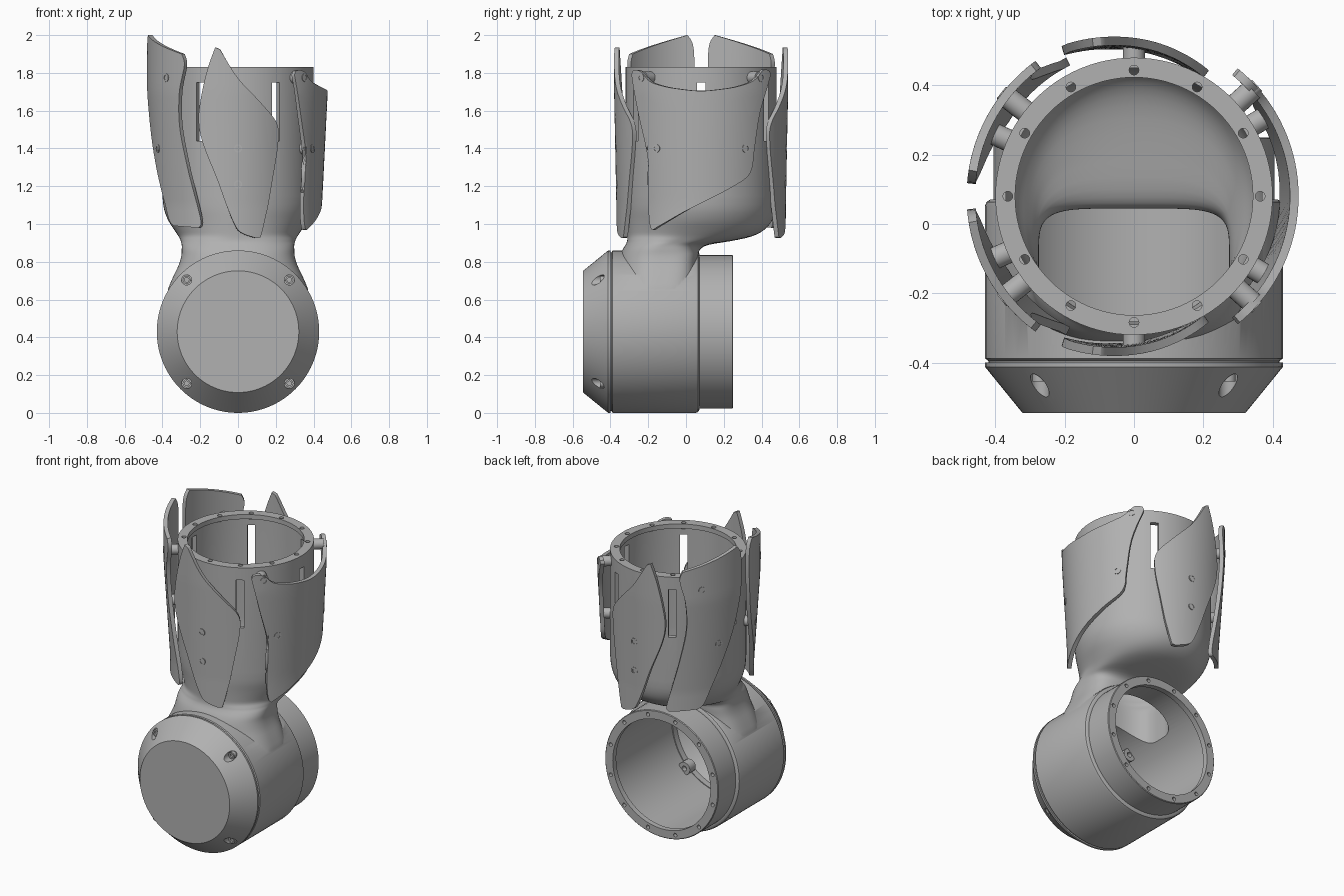
import bpy, bmesh, math
from mathutils import Matrix, Vector

old = bpy.data.objects.get("Cube")
if old:
    bpy.data.objects.remove(old, do_unlink=True)

grey = bpy.data.materials.new("mid_grey")
grey.use_nodes = True
grey.diffuse_color = (0.44, 0.44, 0.44, 1)
bsdf = next(n for n in grey.node_tree.nodes if n.type == 'BSDF_PRINCIPLED')
bsdf.inputs["Base Color"].default_value = (0.44, 0.44, 0.44, 1)
bsdf.inputs["Roughness"].default_value = 0.6

AXIS_Y = 0.08     # vertical tube axis
BODY_Z = 0.43     # horizontal drum axis


def finish(name, bm):
    bmesh.ops.recalc_face_normals(bm, faces=bm.faces)
    me = bpy.data.meshes.new(name)
    bm.to_mesh(me)
    bm.free()
    me.materials.append(grey)
    ob = bpy.data.objects.new(name, me)
    bpy.context.collection.objects.link(ob)
    return ob


def smooth(ob, angle=35):
    ob.data.shade_smooth()
    ob.data.set_sharp_from_angle(angle=math.radians(angle))


def bake(ob):
    dg = bpy.context.evaluated_depsgraph_get()
    me = bpy.data.meshes.new_from_object(ob.evaluated_get(dg))
    ob.modifiers.clear()
    ob.data = me


def boolean(ob, other, op):
    m = ob.modifiers.new("cut", 'BOOLEAN')
    m.operation, m.object, m.solver = op, other, 'EXACT'
    bake(ob)
    bpy.data.objects.remove(other, do_unlink=True)


def loft(bm, rings):
    """Skin closed rings and cap both ends."""
    vs = [[bm.verts.new(p) for p in ring] for ring in rings]
    n = len(vs[0])
    for a, b in zip(vs, vs[1:]):
        for i in range(n):
            j = (i + 1) % n
            bm.faces.new((a[i], a[j], b[j], b[i]))
    bm.faces.new(vs[0][::-1])
    bm.faces.new(vs[-1])


def turned(bm, profile, mat, n=96):
    """Revolve (radius, height) pairs about the local z of mat."""
    ang = [2 * math.pi * i / n for i in range(n)]
    loft(bm, [[mat @ Vector((r * math.cos(a), r * math.sin(a), h)) for a in ang]
              for r, h in profile])


def spline(pts, steps):
    """Catmull-Rom through tuples of any size."""
    out = []
    for i in range(len(pts) - 1):
        p = [pts[max(i - 1, 0)], pts[i], pts[i + 1], pts[min(i + 2, len(pts) - 1)]]
        for s in range(steps):
            t = s / steps
            out.append(tuple(b + 0.5 * t * (c - a + t * (2 * a - 5 * b + 4 * c - d
                             + t * (3 * (b - c) + d - a))) for a, b, c, d in zip(*p)))
    return out + [tuple(pts[-1])]


def section(row, n=96):
    """Rounded section: elliptical front half, squarer back half."""
    z, hx, y0, y1, e = row
    mid, hy = (y0 + y1) / 2, (y1 - y0) / 2
    pts = []
    for i in range(n):
        c, s = math.cos(2 * math.pi * i / n), math.sin(2 * math.pi * i / n)
        k = 2 / (e if s > 0 else min(e, 2.4))
        pts.append(Vector((math.copysign(abs(c) ** k, c) * hx,
                           mid + math.copysign(abs(s) ** k, s) * hy, z)))
    return pts


DRUM = Matrix.Translation((0, 0, BODY_Z)) @ Matrix.Rotation(-math.pi / 2, 4, 'X')


def radial(phi, z):
    return (Matrix.Translation((0, AXIS_Y, z)) @ Matrix.Rotation(math.radians(phi), 4, 'Z')
            @ Matrix.Rotation(math.pi / 2, 4, 'Y'))


# Housing: drum joined to the neck and upright tube
bm = bmesh.new()
turned(bm, [(.42, -.395), (.43, -.388), (.43, .052), (.426, .063), (.416, .07),
            (.406, .071), (.406, .246), (.402, .25)], DRUM)
housing = finish("housing", bm)

bm = bmesh.new()
rows = [(1.15, .40, -.32, .48, 2), (1.08, .392, -.319, .475, 2), (1.02, .37, -.316, .457, 2),
        (.97, .338, -.312, .415, 2.1), (.935, .315, -.31, .35, 2.2), (.91, .303, -.312, .24, 2.5),
        (.89, .298, -.32, .12, 3), (.865, .298, -.335, .075, 3.5), (.83, .30, -.35, .066, 4),
        (.78, .315, -.36, .062, 4), (.71, .348, -.37, .06, 4), (.63, .375, -.375, .058, 4),
        (.52, .36, -.36, .05, 4)]
top = (1.83, .40, -.32, .48, 2)
loft(bm, [section(r) for r in [top] + spline(rows, 3)])
boolean(housing, finish("tube_solid", bm), 'UNION')

# Hollow out the drum, then the tube with its lip
bm = bmesh.new()
turned(bm, [(.375, -.46), (.375, .215), (.35, .215), (.35, .27)], DRUM)
boolean(housing, finish("drum_bore", bm), 'DIFFERENCE')

bm = bmesh.new()
rows = [(1.15, .37, -.29, .45, 2), (1.08, .36, -.289, .443, 2), (1.02, .338, -.286, .41, 2),
        (.98, .31, -.284, .34, 2.2), (.95, .29, -.282, .22, 2.6), (.925, .28, -.282, .1, 3.5),
        (.895, .275, -.282, .05, 5), (.85, .275, -.282, .045, 5), (.62, .275, -.282, .045, 5)]
lip = [(z, r, AXIS_Y - r, AXIS_Y + r, 2) for z, r in ((1.86, .343), (1.8, .343), (1.8, .37))]
loft(bm, [section(r) for r in lip + spline(rows[:-1], 3) + rows[-1:]])
boolean(housing, finish("tube_bore", bm), 'DIFFERENCE')

# Slots round the tube and bolt holes in both rims
bm = bmesh.new()
for i in range(6):
    m = (Matrix.Translation((0, AXIS_Y, 1.595)) @ Matrix.Rotation(i * math.pi / 3, 4, 'Z')
         @ Matrix.Translation((.39, 0, 0)) @ Matrix.Diagonal((.12, .046, .31, 1)))
    bmesh.ops.create_cube(bm, size=1, matrix=m)
for i in range(12):
    a = i * math.pi / 6
    x, y = .364 * math.cos(a), .364 * math.sin(a)
    turned(bm, [(.014, 1.785), (.014, 1.85)], Matrix.Translation((x, AXIS_Y + y, 0)), 16)
    a += math.pi / 12
    x, y = .378 * math.cos(a), .378 * math.sin(a)
    turned(bm, [(.012, .222), (.012, .27)], DRUM @ Matrix.Translation((x, y, 0)), 16)
boolean(housing, finish("slots_and_holes", bm), 'DIFFERENCE')
smooth(housing)

# Chamfered end cap with four recessed screws
bm = bmesh.new()
turned(bm, [(.322, -.545), (.43, -.412), (.43, -.40), (.42, -.40), (.42, -.39),
            (.37, -.39), (.37, -.43), (.28, -.515)], DRUM)
cap = finish("end_cap", bm)
corners = [DRUM @ Matrix.Translation((sx * .272, sz * .274, 0)) for sx in (-1, 1) for sz in (-1, 1)]
bm = bmesh.new()
for m in corners:
    turned(bm, [(.027, -.6), (.027, -.432)], m, 24)
boolean(cap, finish("screw_recesses", bm), 'DIFFERENCE')
smooth(cap, 30)

bm = bmesh.new()
for m in corners:
    turned(bm, [(.021, -.428), (.021, -.455), (.012, -.455), (.012, -.442)], m, 20)
smooth(finish("cap_screws", bm))

# Inner bosses behind the cap screws
bm = bmesh.new()
for m in corners:
    m = m @ Matrix.Translation(m.inverted() @ Vector((m.translation.x * .92, 0,
                               BODY_Z + (m.translation.z - BODY_Z) * .92)))
    turned(bm, [(.04, -.40), (.04, -.34), (.016, -.34), (.016, -.37)], m, 20)
smooth(finish("inner_bosses", bm))


# Petal guards, standing off the tube on screwed spacers
def petal_radius(theta, z, lift, tilt):
    return .445 + lift * min(max((z - 1.1) / .6, 0), 1) - tilt * theta


def petal(name, base, side, rails, screws, lift, tilt):
    bm = bmesh.new()
    a, b = (spline(r, 5) for r in rails)
    cols = 14
    grid = []
    for (t0, z0), (t1, z1) in zip(a, b):
        line = []
        for i in range(cols + 1):
            f = i / cols
            t, z = t0 + (t1 - t0) * f, z0 + (z1 - z0) * f
            r = petal_radius(t, z, lift, tilt) - .0125
            p = math.radians(base + side * t)
            line.append(bm.verts.new((r * math.cos(p), AXIS_Y + r * math.sin(p), z)))
        grid.append(line)
    for u, v in zip(grid, grid[1:]):
        for i in range(cols):
            bm.faces.new((u[i], u[i + 1], v[i + 1], v[i]))
    ob = finish(name, bm)
    m = ob.modifiers.new("thickness", 'SOLIDIFY')
    m.thickness, m.offset = .025, 0
    bake(ob)
    smooth(ob, 40)
    bm = bmesh.new()
    for t, z in screws:
        r = petal_radius(t, z, lift, tilt)
        m = radial(base + side * t, z)
        turned(bm, [(.032, .382), (.032, r - .015)], m, 24)
        turned(bm, [(.022, r - .02), (.022, r + .003), (.014, r + .003), (.014, r - .008)], m, 20)
    smooth(finish(name + "_screws", bm))


leaf = ([(13, .925), (3, .95), (-2, .99), (-8, 1.1), (-14, 1.235), (-23, 1.42),
         (-26, 1.54), (-24.5, 1.66), (-20, 1.82), (-15, 1.935)],
        [(16, .93), (18, .98), (20, 1.04), (22, 1.1), (25.5, 1.235), (30, 1.42),
         (29, 1.53), (16, 1.64), (0, 1.77), (-12, 1.925)])
blade = ([(40, .99), (35, 1.02), (29, 1.12), (19, 1.3), (10, 1.5), (5, 1.72), (5, 1.93), (9, 2.0)],
         [(62, .98), (64, 1.01), (60, 1.13), (54, 1.31), (49, 1.52), (50, 1.7), (54, 1.84), (52, 1.9)])
shield = ([(-51, 1.79), (-45, 1.58), (-38, 1.34), (-39, 1.13), (-37, .98), (-30, .99),
           (-8, 1.08), (20, 1.19), (35, 1.27), (38, 1.4), (42, 1.6), (51, 1.79)],
          [(-50, 1.81), (-46, 1.815), (-41, 1.8), (-35, 1.755), (-25, 1.73), (-14, 1.715),
           (0, 1.705), (14, 1.715), (25, 1.73), (36, 1.76), (44, 1.815), (50, 1.81)])

for label, base, side in (("front", 270, 1), ("back", 90, -1)):
    petal(label + "_petal", base, side, leaf, [(0, 1.4), (0, 1.21)], .012, .001)
for label, side in (("front", 1), ("back", -1)):
    petal("right_" + label + "_petal", 180, side, blade, [(38, 1.775), (24, 1.4)], .038, 0)
petal("left_petal", 0, 1, shield, [(-31, 1.4), (31, 1.4), (-42, 1.775), (42, 1.775)], .03, 0)
